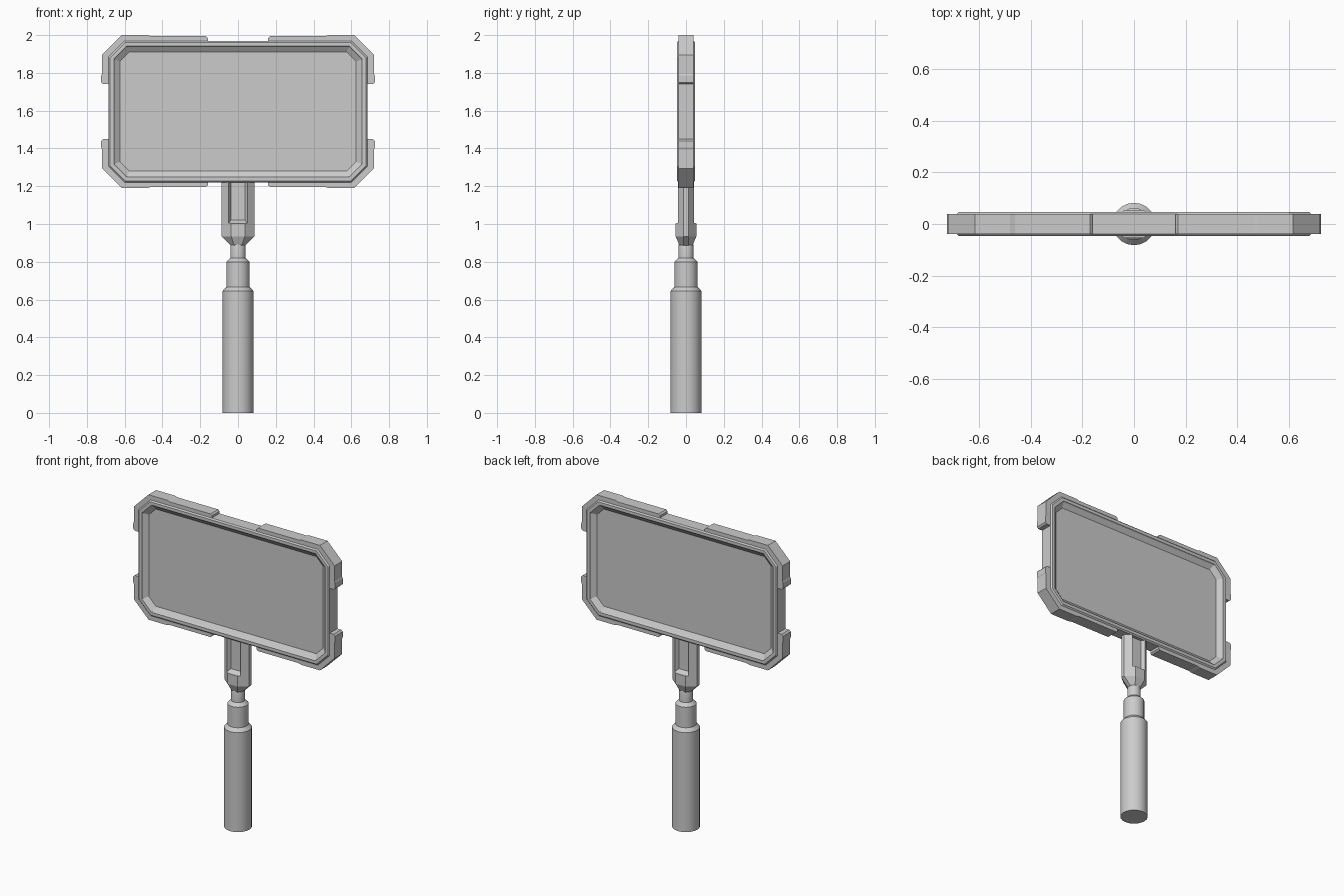
import bpy, bmesh, math

if "Cube" in bpy.data.objects:
    bpy.data.objects.remove(bpy.data.objects["Cube"])

CZ = 1.595  # panel centre height


def finish(name, bm, loc=(0, 0, 0)):
    bmesh.ops.recalc_face_normals(bm, faces=bm.faces)
    me = bpy.data.meshes.new(name)
    bm.to_mesh(me)
    bm.free()
    ob = bpy.data.objects.new(name, me)
    ob.location = loc
    bpy.context.collection.objects.link(ob)
    return ob


def loft(name, rings, loc=(0, 0, 0)):
    """Bridge successive closed rings of points and cap both ends."""
    bm = bmesh.new()
    vs = [[bm.verts.new(p) for p in r] for r in rings]
    n = len(vs[0])
    for a, b in zip(vs, vs[1:]):
        for i in range(n):
            j = (i + 1) % n
            bm.faces.new((a[i], a[j], b[j], b[i]))
    bm.faces.new(vs[0])
    bm.faces.new(vs[-1])
    return finish(name, bm, loc)


def octagon(hx, hy, cx, cy):
    """Rectangle with cut corners, as 2D points."""
    return [(hx, -hy + cy), (hx, hy - cy), (hx - cx, hy), (-hx + cx, hy),
            (-hx, hy - cy), (-hx, -hy + cy), (-hx + cx, -hy), (hx - cx, -hy)]


def panel_ring(inset, y):
    c = 0.085 - 0.586 * inset
    return [(x, y, z) for x, z in octagon(0.685 - inset, 0.375 - inset, c, c)]


# Sign panel: raised rim and sunken face on both sides
prof = [(0.06, 0.02), (0.032, 0.04), (0.028, 0.047), (0.008, 0.047), (0, 0.039)]
rings = [panel_ring(i, -y) for i, y in prof]
rings += [panel_ring(i, y) for i, y in reversed(prof)]
loft("sign_panel", rings, (0, 0, CZ))

# Corner guards: one profile mirrored to four corners
guard = [(0.16, 0.36), (0.16, 0.39), (0.17, 0.399), (0.46, 0.399), (0.48, 0.405),
         (0.615, 0.405), (0.72, 0.30), (0.72, 0.20), (0.724, 0.19), (0.724, 0.155),
         (0.714, 0.145), (0.67, 0.145), (0.67, 0.29), (0.60, 0.36)]
g = loft("corner_guards", [[(x, y, z) for x, z in guard] for y in (-0.039, 0.039)],
         (0, 0, CZ))
m = g.modifiers.new("mirror", 'MIRROR')
m.use_axis = (True, False, True)

# Stem: flattened octagonal bar tapering to the handle
stem_rings = []
for z, hx, hy, cx, cy in [(0.885, 0.037, 0.034, 0.018, 0.022),
                          (0.935, 0.088, 0.055, 0.052, 0.042),
                          (1.24, 0.088, 0.055, 0.052, 0.042)]:
    stem_rings.append([(x, y, z) for x, y in octagon(hx, hy, cx, cy)])
stem = loft("stem", stem_rings)

# Sloped slots cut into the front and back of the stem
for side in (-1, 1):
    slot = loft("slot_cutter", [
        [(-w, side * y, b), (w, side * y, b), (w, side * y, 1.3), (-w, side * y, 1.3)]
        for w, y, b in ((0.036, 0.02, 1.02), (0.05, 0.042, 1.005), (0.052, 0.08, 1.0))])
    slot.hide_render = True
    slot.hide_viewport = True
    b = stem.modifiers.new("slot", 'BOOLEAN')
    b.operation = 'DIFFERENCE'
    b.object = slot
    b.solver = 'EXACT'

# Turned handle with collar and grip
N = 20
handle_prof = [(0.082, 0), (0.082, 0.645), (0.062, 0.667), (0.062, 0.80), (0.04, 0.82),
               (0.04, 0.885), (0.034, 0.905)]
handle = loft("handle", [[(r * math.cos(2 * math.pi * i / N),
                           r * math.sin(2 * math.pi * i / N), z) for i in range(N)]
                         for r, z in handle_prof])
bpy.ops.object.select_all(action='DESELECT')
handle.select_set(True)
bpy.context.view_layer.objects.active = handle
bpy.ops.object.shade_smooth_by_angle(angle=math.radians(30))
